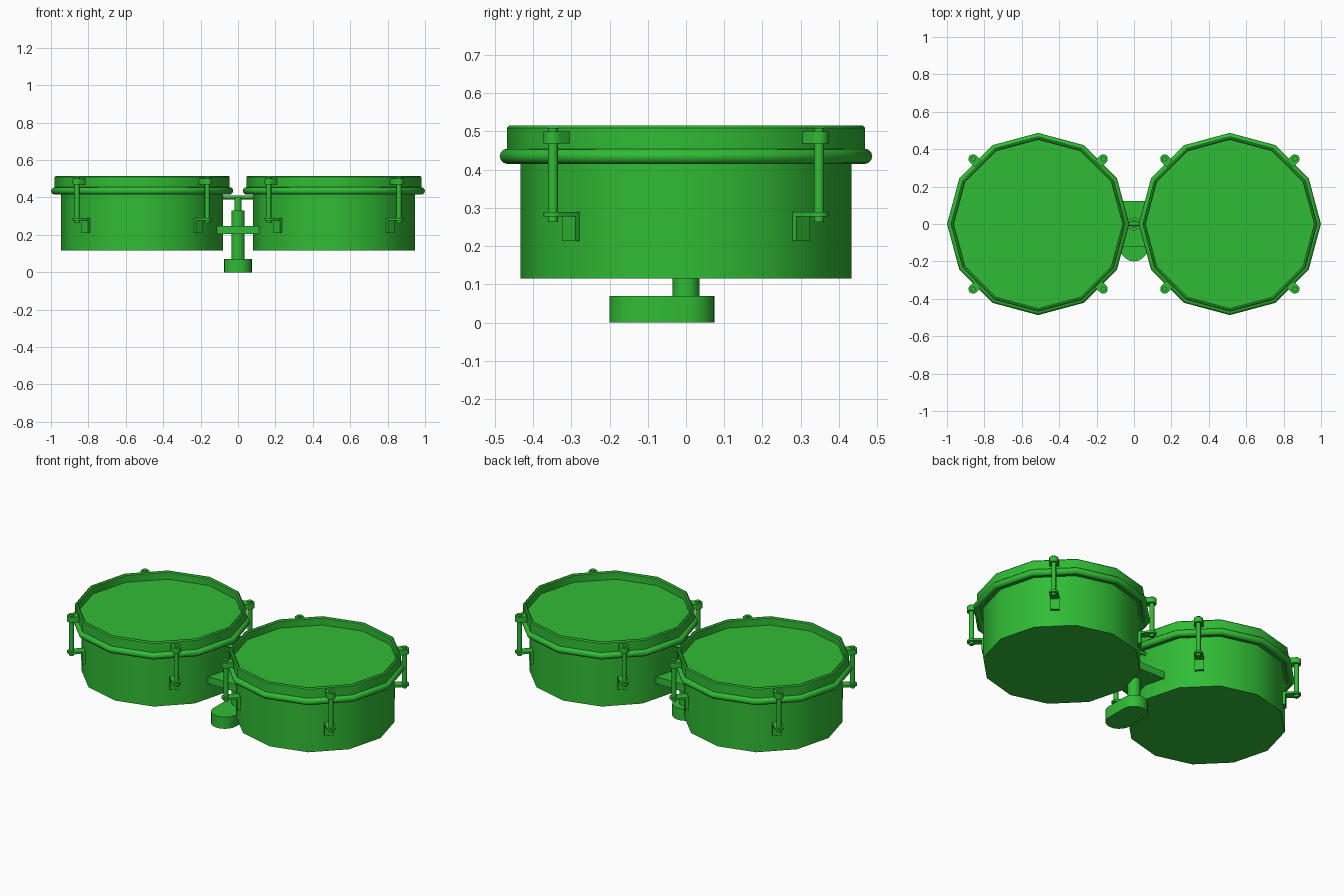
import bpy, bmesh, math
from mathutils import Matrix

if "Cube" in bpy.data.objects:
    bpy.data.objects.remove(bpy.data.objects["Cube"])

green = bpy.data.materials.new("green")
green.diffuse_color = (0.03, 0.5, 0.035, 1)
green.use_nodes = True
green.node_tree.nodes["Principled BSDF"].inputs["Base Color"].default_value = green.diffuse_color


def finish(name, bm, matrix):
    bmesh.ops.recalc_face_normals(bm, faces=bm.faces)
    mesh = bpy.data.meshes.new(name)
    bm.to_mesh(mesh)
    bm.free()
    obj = bpy.data.objects.new(name, mesh)
    bpy.context.collection.objects.link(obj)
    mesh.materials.append(green)
    obj.matrix_world = matrix
    bpy.ops.object.select_all(action='DESELECT')
    obj.select_set(True)
    bpy.context.view_layer.objects.active = obj
    bpy.ops.object.shade_smooth_by_angle(angle=math.radians(40))
    return obj


def lathe(name, profile, matrix, sides=12):
    """Spin a closed (radius, z) profile around z."""
    bm = bmesh.new()
    rings = []
    for i in range(sides):
        a = 2 * math.pi * i / sides
        rings.append([bm.verts.new((r * math.cos(a), r * math.sin(a), z)) for r, z in profile])
    n = len(profile)
    for i in range(sides):
        p, q = rings[i], rings[(i + 1) % sides]
        for j in range(n):
            k = (j + 1) % n
            bm.faces.new((p[j], q[j], q[k], p[k]))
    return finish(name, bm, matrix)


def prism(name, outline, z0, z1, matrix=Matrix()):
    """Extrude an (x, y) outline from z0 to z1."""
    bm = bmesh.new()
    face = bm.faces.new([bm.verts.new((x, y, z0)) for x, y in outline])
    new = bmesh.ops.extrude_face_region(bm, geom=[face])["geom"]
    for v in new:
        if isinstance(v, bmesh.types.BMVert):
            v.co.z = z1
    return finish(name, bm, matrix)


def arc(cx, cy, r, start, end, steps):
    angles = [math.radians(start + (end - start) * i / steps) for i in range(steps + 1)]
    return [(cx + r * math.cos(a), cy + r * math.sin(a)) for a in angles]


def circle(r, sides, cx=0, cy=0):
    return arc(cx, cy, r, 0, 360, sides)[:-1]


def rect(x0, x1, y0, y1):
    return [(x0, y0), (x1, y0), (x1, y1), (x0, y1)]


def tab(r0, r1, w):
    """Tab reaching outwards along x with a round outer end."""
    return [(r0, w), (r0, -w)] + arc(r1, 0, w, -90, 90, 6)


hoop = [(0.45, 0.43), (0.45, 0.509), (0.456, 0.515), (0.462, 0.515), (0.468, 0.509), (0.468, 0.43)]

for side, x in (("left", -0.5125), ("right", 0.5125)):
    place = Matrix.Translation((x, 0, 0))
    # Shell, head and rim
    prism(side + "_shell", circle(0.433, 12), 0.115, 0.44, place)
    prism(side + "_drum_head", circle(0.453, 12), 0.425, 0.468, place)
    lathe(side + "_hoop", hoop, place)
    lathe(side + "_rim_ring", circle(0.02, 12, 0.467, 0.435), place)
    # Four tension lugs around each drum
    for i in range(4):
        turn = place @ Matrix.Rotation(math.radians(45 + 90 * i), 4, 'Z')
        tag = f"{side}_{i + 1}"
        prism("claw_" + tag, tab(0.455, 0.492, 0.025), 0.468, 0.5, turn)
        prism("tension_rod_" + tag, circle(0.0135, 10, 0.492), 0.263, 0.509, turn)
        prism("lug_tab_" + tag, tab(0.41, 0.492, 0.025), 0.277, 0.289, turn)
        prism("lug_plate_" + tag, rect(0.41, 0.434, -0.025, 0.025), 0.213, 0.287, turn)

# Central stand: foot block, post, bridge and T-handle
foot = arc(0, 0, 0.075, 0, 180, 10) + arc(0, -0.125, 0.075, 180, 360, 10)
prism("stand_foot", foot, 0, 0.07)
prism("stand_post", circle(0.035, 16), 0.06, 0.33)
prism("bridge_plate", rect(-0.14, 0.14, -0.122, 0.122), 0.204, 0.247)
prism("handle_stem", circle(0.02, 12), 0.32, 0.4)
prism("handle_bar", circle(0.01, 10), -0.08, 0.08,
      Matrix.Translation((0, 0, 0.4)) @ Matrix.Rotation(math.pi / 2, 4, 'Y'))
